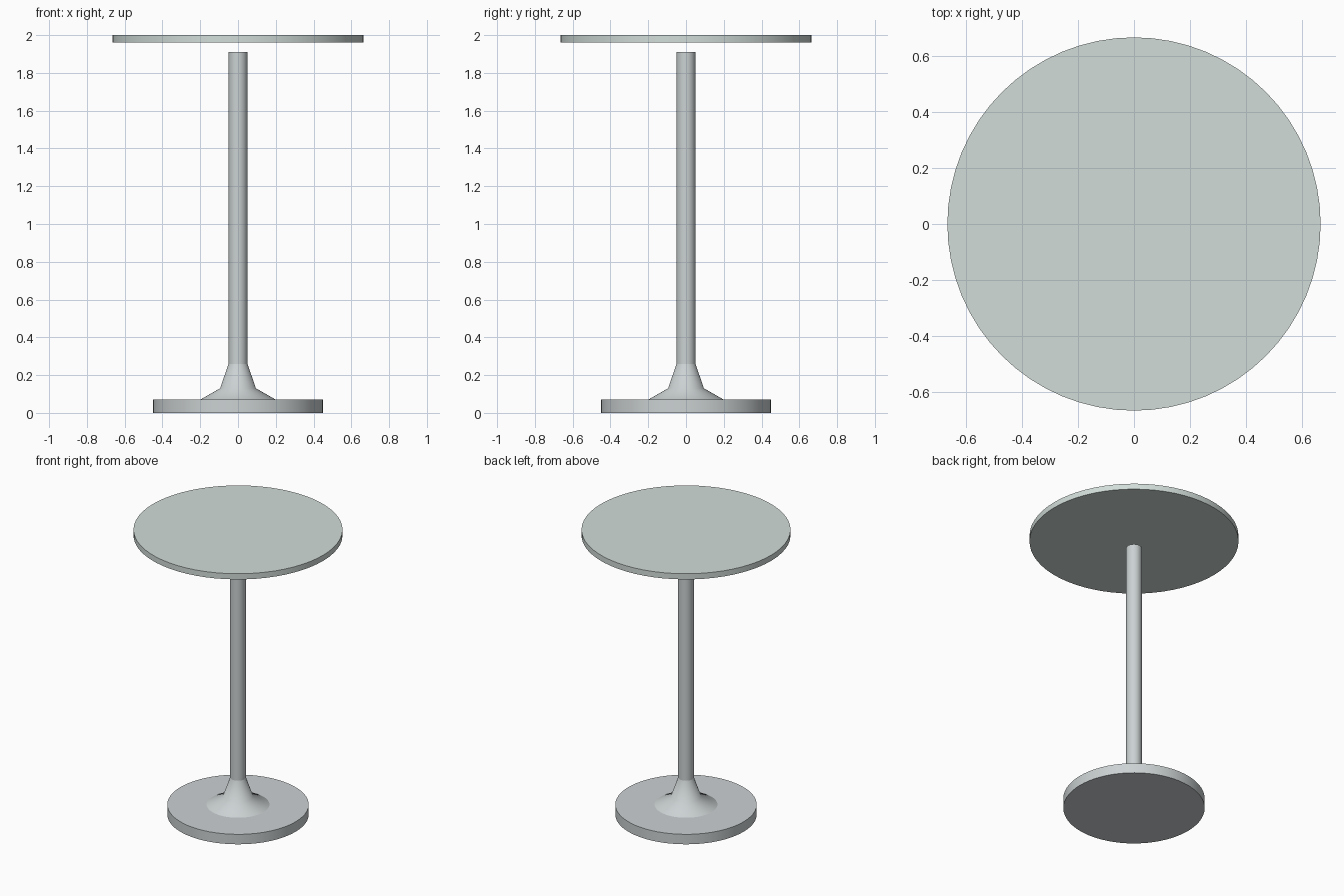
import bpy, bmesh, math

if "Cube" in bpy.data.objects:
    bpy.data.objects.remove(bpy.data.objects["Cube"])


def material(name, color):
    mat = bpy.data.materials.new(name)
    mat.diffuse_color = color
    mat.use_nodes = True
    mat.node_tree.nodes["Principled BSDF"].inputs["Base Color"].default_value = mat.diffuse_color
    return mat


def lathe(name, profile, mat, angle=40, segments=64):
    """Revolve (radius, z) points around z; a radius of 0 closes the end."""
    bm = bmesh.new()
    verts = [bm.verts.new((r, 0, z)) for r, z in profile]
    edges = [bm.edges.new(pair) for pair in zip(verts, verts[1:])]
    bmesh.ops.spin(bm, geom=verts + edges, cent=(0, 0, 0), axis=(0, 0, 1),
                   angle=math.tau, steps=segments, use_duplicate=False)
    bmesh.ops.remove_doubles(bm, verts=bm.verts, dist=1e-5)
    bmesh.ops.recalc_face_normals(bm, faces=bm.faces)
    mesh = bpy.data.meshes.new(name)
    bm.to_mesh(mesh)
    bm.free()
    obj = bpy.data.objects.new(name, mesh)
    bpy.context.collection.objects.link(obj)
    mesh.materials.append(mat)
    bpy.ops.object.select_all(action='DESELECT')
    obj.select_set(True)
    bpy.context.view_layer.objects.active = obj
    bpy.ops.object.shade_smooth_by_angle(angle=math.radians(angle))
    return obj


def disc(name, radius, z0, z1, mat):
    return lathe(name, [(0, z0), (radius, z0), (radius, z1), (0, z1)], mat)


metal = material("metal", (0.60, 0.64, 0.65, 1))
glass = material("glass", (0.64, 0.72, 0.69, 1))

# Round foot plate
disc("base_plate", 0.45, 0.0, 0.07, metal)

# Flared collar, smooth across its waist
lathe("base_flare", [(0.20, 0.07), (0.095, 0.13), (0.05, 0.26)], metal, angle=50)

# Upright column, stopping just short of the top
disc("column", 0.05, 0.26, 1.91, metal)

# Round table top
disc("table_top", 0.665, 1.96, 2.0, glass)
